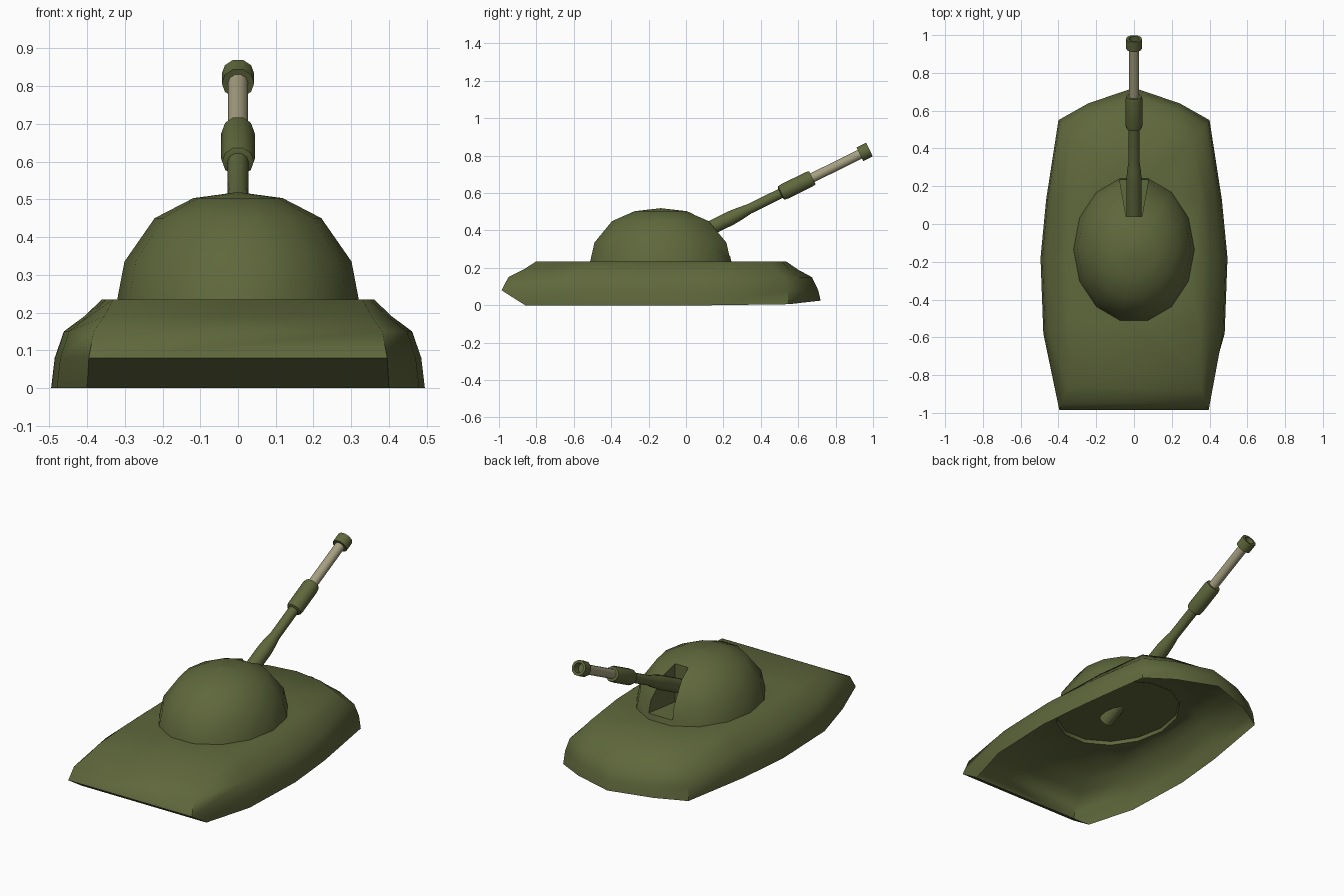
import bpy, bmesh, math
from mathutils import Matrix

if "Cube" in bpy.data.objects:
    bpy.data.objects.remove(bpy.data.objects["Cube"])


def material(name, rgb):
    m = bpy.data.materials.new(name)
    m.diffuse_color = (*rgb, 1)
    m.use_nodes = True
    m.node_tree.nodes["Principled BSDF"].inputs["Base Color"].default_value = m.diffuse_color
    return m


green = material("olive green", (0.115, 0.138, 0.045))
tan = material("pale tan", (0.38, 0.35, 0.22))


def finish(bm, name, mat):
    bmesh.ops.recalc_face_normals(bm, faces=bm.faces)
    me = bpy.data.meshes.new(name)
    bm.to_mesh(me)
    bm.free()
    ob = bpy.data.objects.new(name, me)
    bpy.context.collection.objects.link(ob)
    me.materials.append(mat)
    return ob


def smooth(ob, degrees):
    bpy.ops.object.select_all(action='DESELECT')
    ob.select_set(True)
    bpy.context.view_layer.objects.active = ob
    bpy.ops.object.shade_smooth_by_angle(angle=math.radians(degrees))


def skin(bm, rings):
    for a, b in zip(rings, rings[1:]):
        for i in range(len(a)):
            j = (i + 1) % len(a)
            bm.faces.new((a[i], a[j], b[j], b[i]))


def lathe(name, profile, sides, mat, matrix=Matrix(), sx=1, sy=1):
    """Closed solid of revolution about local z from (radius, height) points."""
    bm = bmesh.new()
    rings = []
    for r, z in profile:
        ring = []
        for k in range(sides):
            a = k * math.tau / sides
            ring.append(bm.verts.new((r * sx * math.cos(a), r * sy * math.sin(a), z)))
        rings.append(ring)
    skin(bm, rings)
    bm.faces.new(rings[0])
    bm.faces.new(rings[-1])
    bm.transform(matrix)
    return finish(bm, name, mat)


# Hull: half outlines blended from base to deck, mirrored, open underneath
base = [(.40, -1), (.48, -.58), (.495, -.18), (.465, .13), (.40, .55), (.24, .64), (0, .72)]
deck = [(.33, -.80), (.35, -.53), (.36, -.18), (.35, .13), (.31, .44), (.17, .51), (0, .535)]
levels = [(0, 0), (.07, .08), (.25, .15), (.65, .19), (1, .235)]
bm = bmesh.new()
rings = []
for t, z in levels:
    half = []
    for (bx, by), (dx, dy) in zip(base, deck):
        x, y, h = bx + (dx - bx) * t, by + (dy - by) * t, z
        if z == 0:
            h = .025 * max(0, (by - .5) / .22)
            y = max(y, -.86)          # tucked rear lip
        half.append((x, y, h))
    full = half + [(-x, y, h) for x, y, h in reversed(half[:-1])]
    rings.append([bm.verts.new(p) for p in full])
skin(bm, rings)
# deck with the turret ring opening
hole = []
for k in range(14):
    a = k * math.tau / 14
    hole.append(bm.verts.new((.313 * math.cos(a), -.135 + .379 * math.sin(a), .235)))
edges = [bm.edges.new((hole[i - 1], hole[i])) for i in range(14)]
top = rings[-1]
edges += [bm.edges.get((top[i - 1], top[i])) for i in range(len(top))]
bmesh.ops.triangle_fill(bm, edges=edges, use_beauty=True)
hull = finish(bm, "hull", green)
smooth(hull, 50)

# Turret dome with a recessed underside
dome = lathe("turret_dome",
             [(.001, .255), (.96, .255), (.97, .234), (1, .234), (.94, .335),
              (.69, .45), (.37, .503), (.001, .519)],
             14, green, Matrix.Translation((0, -.135, 0)), .32, .387)

# Gun slot: tapering wedge cut out of the back of the dome
bm = bmesh.new()
plan = [(-.042, .04), (.042, .04), (.09, .31), (-.09, .31)]
low = [bm.verts.new((x, y, .266)) for x, y in plan]
high = [bm.verts.new((x, y, .7)) for x, y in plan]
skin(bm, [low, high])
bm.faces.new(low)
bm.faces.new(high)
cutter = finish(bm, "slot_cutter", green)
cutter.hide_render = True
mod = dome.modifiers.new("slot", 'BOOLEAN')
mod.operation = 'DIFFERENCE'
mod.solver = 'EXACT'
mod.object = cutter
bpy.context.view_layer.objects.active = dome
bpy.ops.object.modifier_apply(modifier="slot")
bpy.data.objects.remove(cutter)
smooth(dome, 40)

# Gun parts along one raised axis
axis = Matrix.Translation((0, .51, .6)) @ Matrix.Rotation(math.radians(-63.7), 4, 'X')
parts = [
    ("gun_root", [(.04, -.837), (.04, -.30), (.036, -.25), (.028, -.19), (.028, .01)], green),
    ("gun_sleeve", [(.03, -.005), (.042, 0), (.045, .02), (.045, .165), (.041, .185), (.025, .185)], green),
    ("gun_barrel", [(.027, .17), (.027, .48)], tan),
    ("muzzle", [(.028, .468), (.043, .468), (.043, .525), (.028, .525), (.026, .485)], green),
]
for name, profile, mat in parts:
    smooth(lathe(name, profile, 10, mat, axis), 40)
